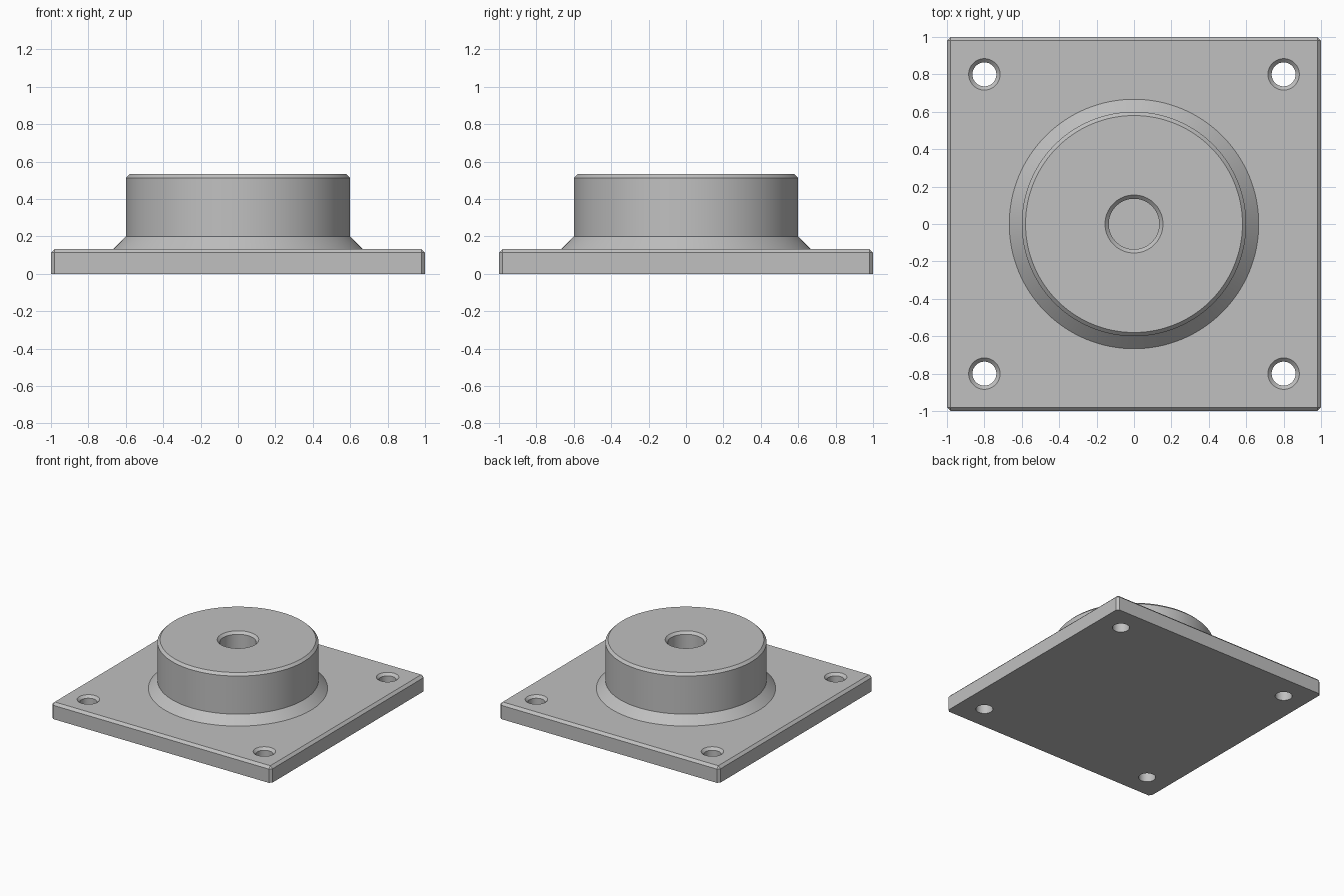
import bpy, bmesh, math

if "Cube" in bpy.data.objects:
    bpy.data.objects.remove(bpy.data.objects["Cube"], do_unlink=True)

PLATE_TOP = 0.133
BOSS_TOP = 0.533
BEVEL = 0.02

# Single material
grey = bpy.data.materials.new("light_grey")
grey.use_nodes = True
grey.diffuse_color = (0.53, 0.53, 0.53, 1)
grey.node_tree.nodes["Principled BSDF"].inputs["Base Color"].default_value = grey.diffuse_color


def add_object(name, bm):
    bmesh.ops.recalc_face_normals(bm, faces=bm.faces)
    mesh = bpy.data.meshes.new(name)
    bm.to_mesh(mesh)
    bm.free()
    mesh.materials.append(grey)
    obj = bpy.data.objects.new(name, mesh)
    bpy.context.collection.objects.link(obj)
    return obj


def turned(name, profile, x=0, y=0, sides=96):
    """Closed solid of revolution from (radius, height) points."""
    bm = bmesh.new()
    rings = []
    for r, z in profile:
        angles = [math.tau * i / sides for i in range(sides)]
        rings.append([bm.verts.new((x + r * math.cos(a), y + r * math.sin(a), z)) for a in angles])
    for low, high in zip(rings, rings[1:]):
        for i in range(sides):
            j = (i + 1) % sides
            bm.faces.new((low[i], low[j], high[j], high[i]))
    bm.faces.new(rings[0][::-1])
    bm.faces.new(rings[-1])
    return add_object(name, bm)


def combine(target, tool, operation):
    """Apply a boolean and discard the tool."""
    tool.hide_render = True
    mod = target.modifiers.new(operation.lower(), "BOOLEAN")
    mod.operation, mod.solver, mod.object = operation, "EXACT", tool
    bpy.ops.object.select_all(action="DESELECT")
    bpy.context.view_layer.objects.active = target
    target.select_set(True)
    bpy.ops.object.modifier_apply(modifier=mod.name)
    bpy.data.objects.remove(tool, do_unlink=True)


def drill(target, x, y, radius, floor, top):
    """Countersunk hole, with the cutter reaching above the surface."""
    cutter = turned("hole_cutter", [
        (radius, floor), (radius, top - BEVEL),
        (radius + BEVEL, top), (radius + 2 * BEVEL, top + BEVEL),
    ], x, y, 64)
    combine(target, cutter, "DIFFERENCE")


# Square plate: chamfered corners and top rim, sharp underside
bm = bmesh.new()
bmesh.ops.create_cube(bm, size=1)
for v in bm.verts:
    v.co = (v.co.x * 2, v.co.y * 2, (v.co.z + 0.5) * PLATE_TOP)
rim = [e for e in bm.edges if max(v.co.z for v in e.verts) > 0.01]
bmesh.ops.bevel(bm, geom=rim, offset=BEVEL, offset_type="OFFSET",
                segments=1, affect="EDGES", profile=0.5)
flange = add_object("mounting_flange", bm)

# Round boss with a sloped foot and chamfered top
boss = turned("boss", [
    (0.667, 0.06), (0.667, PLATE_TOP), (0.6, 0.2),
    (0.6, BOSS_TOP - BEVEL), (0.6 - BEVEL, BOSS_TOP),
], sides=128)
combine(flange, boss, "UNION")

# Blind centre bore and four through bolt holes
drill(flange, 0, 0, 0.135, PLATE_TOP, BOSS_TOP)
for sx in (-1, 1):
    for sy in (-1, 1):
        drill(flange, sx * 0.8, sy * 0.8, 0.064, -0.1, PLATE_TOP)

bpy.ops.object.select_all(action="DESELECT")
bpy.context.view_layer.objects.active = flange
flange.select_set(True)
bpy.ops.object.shade_smooth_by_angle(angle=math.radians(25))
